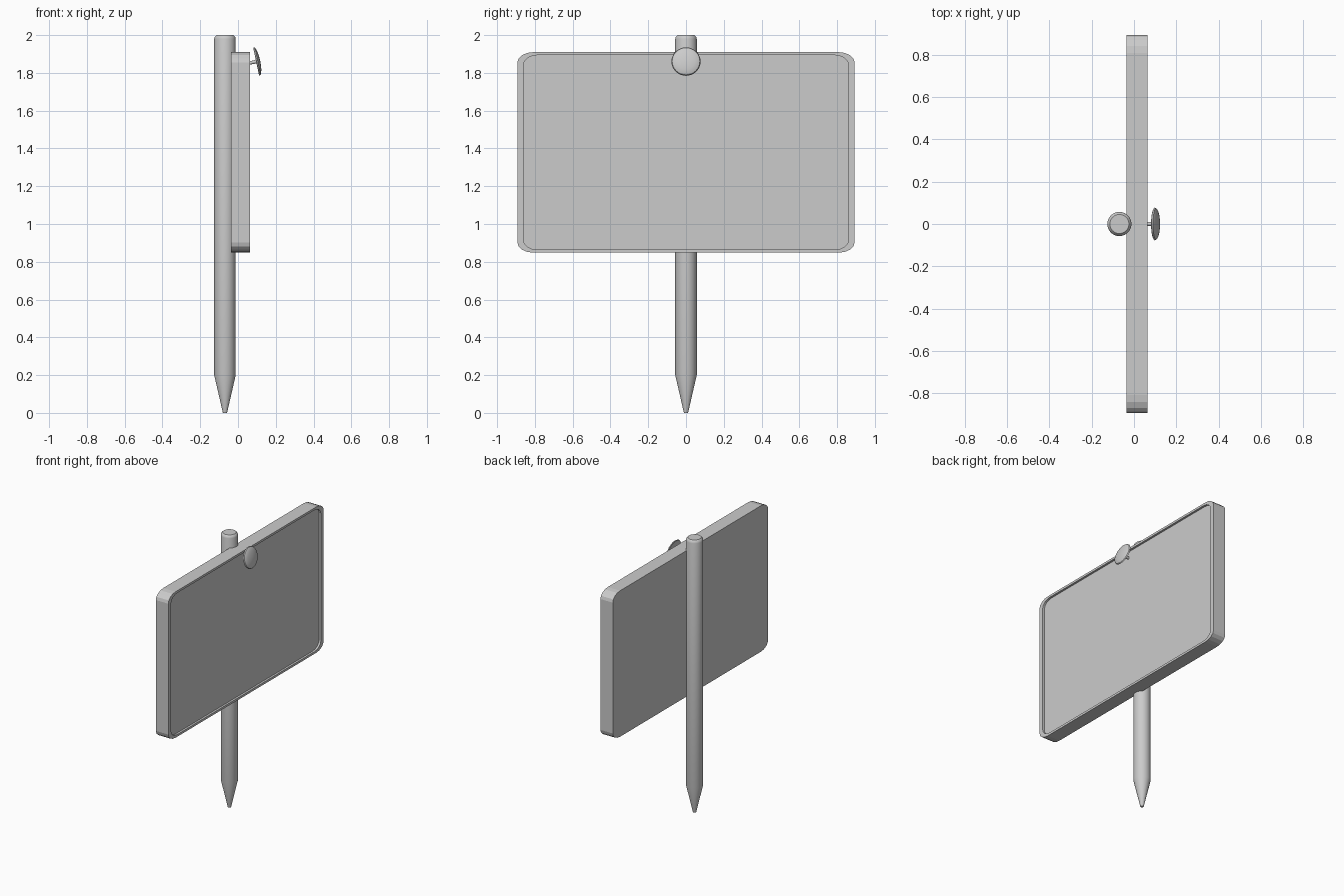
import bpy, bmesh, math
from mathutils import Matrix

if "Cube" in bpy.data.objects:
    bpy.data.objects.remove(bpy.data.objects["Cube"])


def add_object(name, bm, smooth_angle=None):
    bmesh.ops.recalc_face_normals(bm, faces=bm.faces)
    mesh = bpy.data.meshes.new(name)
    bm.to_mesh(mesh)
    bm.free()
    ob = bpy.data.objects.new(name, mesh)
    bpy.context.collection.objects.link(ob)
    if smooth_angle:
        bpy.ops.object.select_all(action='DESELECT')
        ob.select_set(True)
        bpy.context.view_layer.objects.active = ob
        bpy.ops.object.shade_smooth_by_angle(angle=math.radians(smooth_angle))
    return ob


def lathe(name, profile, matrix, sides=32):
    """Spin (radius, height) points around z; open ends are capped."""
    bm = bmesh.new()
    rings = [[bm.verts.new((r * math.cos(2 * math.pi * i / sides),
                            r * math.sin(2 * math.pi * i / sides), z))
              for i in range(sides)] for r, z in profile]
    for a, b in zip(rings, rings[1:]):
        for i in range(sides):
            j = (i + 1) % sides
            bm.faces.new((a[i], a[j], b[j], b[i]))
    bm.faces.new(rings[0][::-1])
    bm.faces.new(rings[-1])
    bm.transform(matrix)
    return add_object(name, bm, 35)


def rounded_outline(hy, hz, ry, rz, steps=4):
    pts = []
    for q, (sy, sz) in enumerate([(1, 1), (-1, 1), (-1, -1), (1, -1)]):
        for i in range(steps + 1):
            a = math.pi / 2 * (q + i / steps)
            pts.append((sy * (hy - ry) + ry * math.cos(a),
                        sz * (hz - rz) + rz * math.sin(a)))
    return pts


# Round post with a pointed foot and softened top
lathe("post", [(0.011, 0), (0.057, 0.2), (0.057, 1.98), (0.054, 1.991),
               (0.045, 2.0)], Matrix.Translation((-0.069, 0, 0)))

# Board with a shallow recessed face inside a thin rim
outer = rounded_outline(0.893, 0.531, 0.085, 0.055)
inner = rounded_outline(0.861, 0.515, 0.075, 0.052)
bm = bmesh.new()
loops = [[bm.verts.new((x, y, 1.379 + z)) for y, z in pts]
         for x, pts in [(-0.036, outer), (0.064, outer),
                        (0.064, inner), (0.049, inner)]]
for a, b in zip(loops, loops[1:]):
    for i in range(len(a)):
        j = (i + 1) % len(a)
        bm.faces.new((a[i], a[j], b[j], b[i]))
bm.faces.new(loops[0])
bm.faces.new(loops[-1])
add_object("sign_board", bm)

# Tilted nail: thin stem and a shallow domed head
tilt = (Matrix.Translation((0.098, 0, 1.86))
        @ Matrix.Rotation(math.radians(90 - 12), 4, 'Y'))
lathe("nail_stem", [(0.009, -0.065), (0.009, 0.008)], tilt, 16)
head = [(0.004, 0.003), (0.04, 0.001), (0.074, -0.002), (0.077, 0.0)]
head += [(0.077 * math.cos(a), 0.001 + 0.019 * math.sin(a))
         for a in [math.radians(d) for d in (18, 36, 54, 72, 86)]]
lathe("nail_head", head, tilt)
